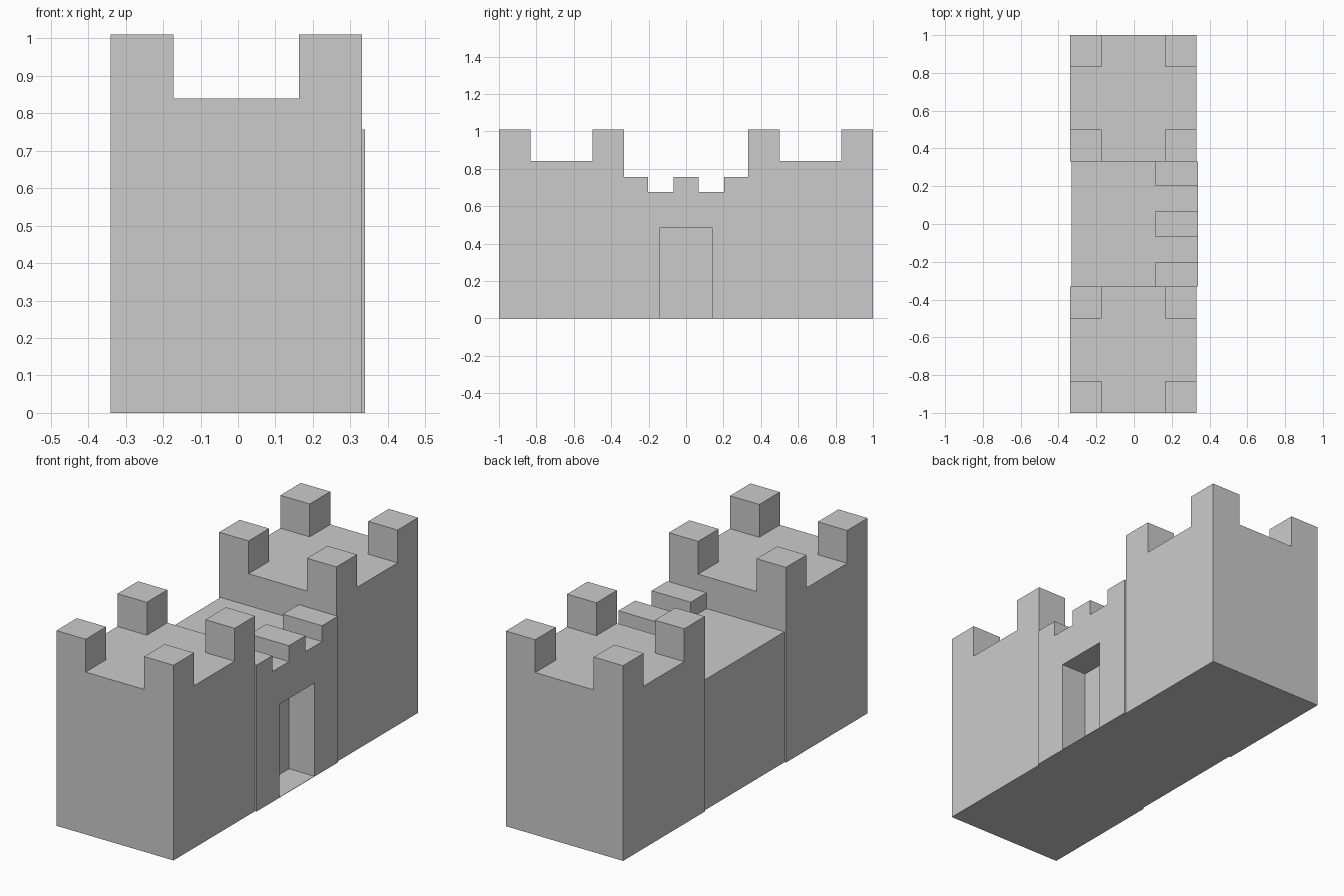
import bpy, bmesh, math
from mathutils import Vector

if "Cube" in bpy.data.objects:
    bpy.data.objects.remove(bpy.data.objects["Cube"])


def add_object(name, bm):
    bmesh.ops.recalc_face_normals(bm, faces=bm.faces[:])
    mesh = bpy.data.meshes.new(name)
    bm.to_mesh(mesh)
    bm.free()
    obj = bpy.data.objects.new(name, mesh)
    bpy.context.collection.objects.link(obj)
    return obj


def battlement_block(name, xs, ys, roof, top, merlons):
    """Solid block whose roof is split at xs / ys; chosen cells rise as merlons."""
    bm = bmesh.new()
    grid = [[bm.verts.new((x, y, roof)) for y in ys] for x in xs]
    cells = {}
    for i in range(len(xs) - 1):
        for j in range(len(ys) - 1):
            cells[i, j] = bm.faces.new((grid[i][j], grid[i + 1][j],
                                        grid[i + 1][j + 1], grid[i][j + 1]))
    # outer walls and base
    rim = [e for e in bm.edges if e.is_boundary]
    res = bmesh.ops.extrude_edge_only(bm, edges=rim)
    for v in res["geom"]:
        if isinstance(v, bmesh.types.BMVert):
            v.co.z = 0
    bmesh.ops.holes_fill(bm, edges=[e for e in bm.edges if e.is_boundary], sides=0)
    # merlons
    res = bmesh.ops.extrude_discrete_faces(bm, faces=[cells[c] for c in merlons])
    for f in res["faces"]:
        bmesh.ops.translate(bm, verts=f.verts[:], vec=Vector((0, 0, top - roof)))
    bmesh.ops.recalc_face_normals(bm, faces=bm.faces[:])
    # merge coplanar faces
    bmesh.ops.dissolve_limit(bm, angle_limit=math.radians(1),
                             verts=bm.verts[:], edges=bm.edges[:])
    return add_object(name, bm)


# two square towers with corner merlons
corners = [(0, 0), (0, 2), (2, 0), (2, 2)]
for name, y0 in (("front_tower", -1.0), ("back_tower", 0.332)):
    steps = [0, 0.168, 0.5, 0.668]
    battlement_block(name, [-0.34, -0.172, 0.163, 0.331],
                     [y0 + s for s in steps], 0.84, 1.01, corners)

# lower gatehouse with three merlons along its right edge
gate = battlement_block("gatehouse", [-0.332, 0.115, 0.339],
                        [-0.332, -0.203, -0.068, 0.068, 0.203, 0.332],
                        0.675, 0.757, [(1, 0), (1, 2), (1, 4)])

# recessed doorway
bm = bmesh.new()
bmesh.ops.create_cube(bm, size=1)
lo, hi = Vector((0.194, -0.143, 0.002)), Vector((0.5, 0.141, 0.484))
bmesh.ops.scale(bm, vec=hi - lo, verts=bm.verts)
bmesh.ops.translate(bm, vec=(lo + hi) / 2, verts=bm.verts)
cutter = add_object("doorway_cutter", bm)
cutter.hide_render = True
cutter.hide_set(True)
mod = gate.modifiers.new("doorway", 'BOOLEAN')
mod.operation = 'DIFFERENCE'
mod.solver = 'EXACT'
mod.object = cutter
